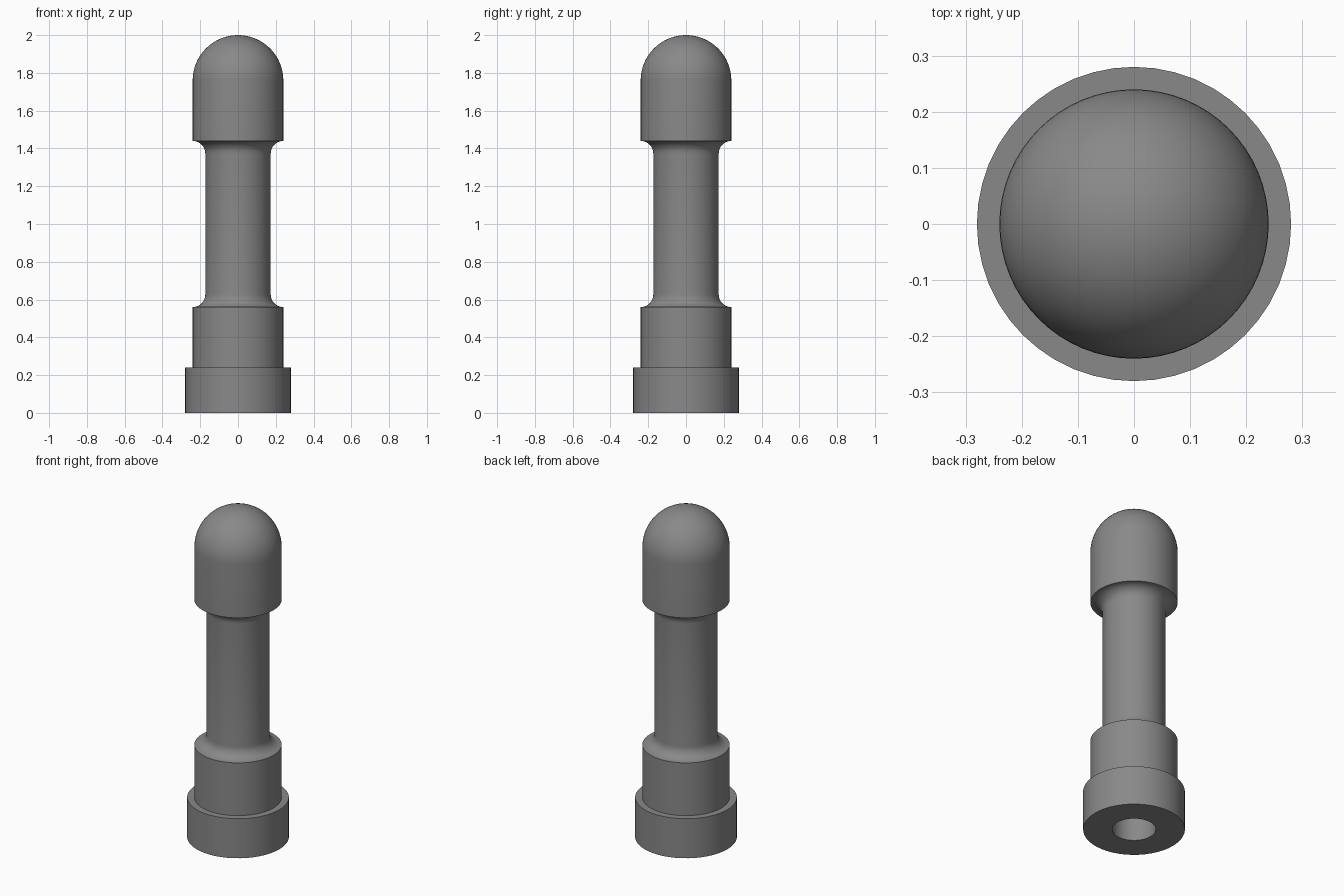
import bpy, bmesh
from math import pi, sin, cos, radians

if "Cube" in bpy.data.objects:
    bpy.data.objects.remove(bpy.data.objects["Cube"])

# Dark grey for every part
grey = bpy.data.materials.new("dark_grey")
grey.diffuse_color = (0.25, 0.25, 0.25, 1)
grey.use_nodes = True
grey.node_tree.nodes["Principled BSDF"].inputs["Base Color"].default_value = grey.diffuse_color


def arc(cr, cz, rad, a0, a1, n):
    """Points (radius, height) along an arc of the profile."""
    return [(cr + rad * cos(radians(a0 + (a1 - a0) * i / n)),
             cz + rad * sin(radians(a0 + (a1 - a0) * i / n))) for i in range(n + 1)]


def lathe(name, profile, sides, closed=False):
    """Turn a profile around z into a smooth object with sharp rims."""
    bm = bmesh.new()
    vs = [bm.verts.new((max(r, 0), 0, z)) for r, z in profile]
    pairs = list(zip(vs, vs[1:])) + ([(vs[-1], vs[0])] if closed else [])
    edges = [bm.edges.new(p) for p in pairs]
    bmesh.ops.spin(bm, geom=vs + edges, axis=(0, 0, 1), cent=(0, 0, 0),
                   angle=2 * pi, steps=sides)
    bmesh.ops.remove_doubles(bm, verts=bm.verts, dist=1e-5)
    bmesh.ops.recalc_face_normals(bm, faces=bm.faces)
    mesh = bpy.data.meshes.new(name)
    bm.to_mesh(mesh)
    bm.free()
    mesh.materials.append(grey)
    ob = bpy.data.objects.new(name, mesh)
    bpy.context.collection.objects.link(ob)
    bpy.ops.object.select_all(action='DESELECT')
    ob.select_set(True)
    bpy.context.view_layer.objects.active = ob
    bpy.ops.object.shade_smooth_by_angle(angle=radians(30))
    return ob


BORE, HEAD, NECK, FOOT = 0.12, 0.24, 0.173, 0.28
FILLET = HEAD - NECK

# Foot collar with a central bore
lathe("foot_collar", [(BORE, 0), (FOOT, 0), (FOOT, 0.24), (BORE, 0.24)], 48, closed=True)

# Shaft: bore end, lower drum, filleted neck, domed head
shaft = [(0, 0.5), (BORE, 0.5), (BORE, 0.24), (HEAD, 0.24)]
shaft += arc(HEAD, 0.56 + FILLET, FILLET, 270, 180, 8)
shaft += arc(HEAD, 1.44 - FILLET, FILLET, 180, 90, 8)
shaft += arc(0, 1.76, HEAD, 0, 90, 16)
lathe("domed_shaft", shaft, 64)
